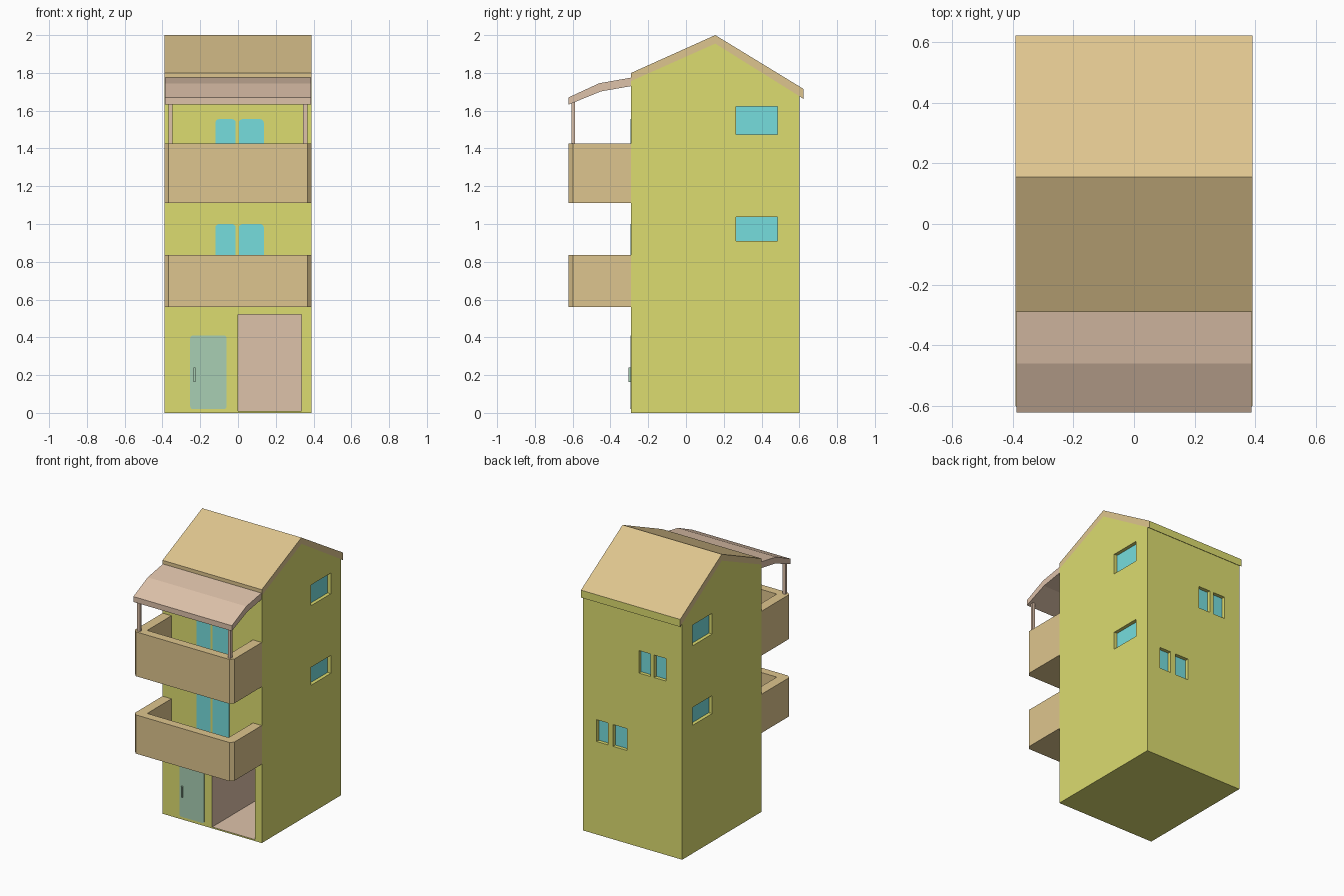
import bpy, bmesh, math
from mathutils import Vector

if "Cube" in bpy.data.objects:
    bpy.data.objects.remove(bpy.data.objects["Cube"])


def srgb(r, g, b):
    def lin(c):
        c /= 255
        return c / 12.92 if c <= 0.04045 else ((c + 0.055) / 1.055) ** 2.4
    return (lin(r), lin(g), lin(b), 1)


def material(name, *rgb):
    m = bpy.data.materials.new(name)
    m.diffuse_color = srgb(*rgb)
    m.use_nodes = True
    m.node_tree.nodes["Principled BSDF"].inputs["Base Color"].default_value = m.diffuse_color
    return m


GREEN = material("wall_green", 220, 220, 112)
TAN = material("roof_tan", 222, 197, 142)
PINK = material("canopy_pink", 222, 194, 170)
GLASS = material("window_cyan", 118, 221, 221)
DOOR = material("door_sage", 169, 207, 180)


def prism(name, pts, axis, lo, hi, *mats):
    """Extrude a 2D outline along an axis. Outline is (y,z), (x,z) or (x,y)."""
    def place(p, t):
        return {"x": (t, p[0], p[1]), "y": (p[0], t, p[1]), "z": (p[0], p[1], t)}[axis]
    bm = bmesh.new()
    a = [bm.verts.new(place(p, lo)) for p in pts]
    b = [bm.verts.new(place(p, hi)) for p in pts]
    bm.faces.new(a)
    bm.faces.new(b)
    n = len(pts)
    for i in range(n):
        j = (i + 1) % n
        bm.faces.new((a[i], a[j], b[j], b[i]))
    bmesh.ops.recalc_face_normals(bm, faces=bm.faces)
    me = bpy.data.meshes.new(name)
    bm.to_mesh(me)
    bm.free()
    for m in mats:
        me.materials.append(m)
    ob = bpy.data.objects.new(name, me)
    bpy.context.collection.objects.link(ob)
    return ob


def rect(x0, x1, y0, y1):
    return [(x0, y0), (x1, y0), (x1, y1), (x0, y1)]


def box(name, x0, x1, y0, y1, z0, z1, *mats):
    return prism(name, rect(x0, x1, y0, y1), "z", z0, z1, *mats)


def rounded(x0, x1, z0, z1, r, n=4):
    pts = []
    for k, (cx, cz) in enumerate(rect(x0 + r, x1 - r, z0 + r, z1 - r)):
        for i in range(n + 1):
            t = math.pi * (1 + k / 2 + i / n / 2)
            pts.append((cx + r * math.cos(t), cz + r * math.sin(t)))
    return pts


W, FRONT, BACK, DEPTH = 0.39, -0.29, 0.60, 0.025

# House body with gabled profile
body = prism("house_body", [(FRONT, 0), (BACK, 0), (BACK, 1.677), (0.155, 1.955), (FRONT, 1.757)],
             "x", -W, W, GREEN, PINK, GLASS)

# Openings: garage, side windows, back windows
cutters = [box("cut", 0.0, 0.335, FRONT - 0.1, 0.28, 0.01, 0.52)]
for z0, z1 in ((0.91, 1.037), (1.475, 1.622)):
    for s in (-1, 1):
        xs = sorted((s * (W - DEPTH), s * (W + 0.1)))
        cutters.append(box("cut", xs[0], xs[1], 0.265, 0.485, z0, z1))
for x0, x1, z0, z1 in ((-0.264, -0.17, 1.235, 1.395), (-0.14, -0.05, 1.235, 1.395),
                       (0.045, 0.152, 0.66, 0.815), (0.192, 0.282, 0.66, 0.815)):
    cutters.append(box("cut", x0, x1, BACK - DEPTH, BACK + 0.1, z0, z1))

bpy.context.view_layer.objects.active = body
for c in cutters:
    c.hide_render = True
    mod = body.modifiers.new("opening", "BOOLEAN")
    mod.operation, mod.solver, mod.object = "DIFFERENCE", "EXACT", c
    bpy.ops.object.modifier_apply(modifier=mod.name)
    bpy.data.objects.remove(c)

# Colour recess floors as glass, garage inside as pink
for p in body.data.polygons:
    c, n = p.center, p.normal
    p.material_index = 0
    if abs(abs(c.x) - (W - DEPTH)) < 0.002 and abs(n.x) > 0.9:
        p.material_index = 2
    elif abs(c.y - (BACK - DEPTH)) < 0.002 and abs(n.y) > 0.9:
        p.material_index = 2
    elif -0.002 < c.x < 0.337 and FRONT + 0.01 < c.y < 0.282 and 0.008 < c.z < 0.522:
        p.material_index = 1

# Main roof, with green fascia at the back eave
roof = prism("main_roof", [(FRONT, 1.80), (0.155, 2.0), (0.622, 1.715), (0.622, 1.662),
                           (BACK, 1.677), (0.155, 1.955), (FRONT, 1.757)],
             "x", -W, W, TAN, GREEN)
for p in roof.data.polygons:
    if p.center.y > 0.59:
        p.material_index = 1

# Bent canopy over the upper balcony, with two posts
prism("canopy", [(FRONT, 1.775), (-0.46, 1.745), (-0.622, 1.67), (-0.622, 1.632),
                 (-0.45, 1.702), (FRONT, 1.73)], "x", -0.387, 0.387, PINK)
for side, x in (("left", -0.358), ("right", 0.356)):
    box("canopy_post_" + side, x - 0.011, x + 0.011, -0.606, -0.588, 1.40, 1.655, PINK)

# Balconies with chamfered front corners, and paired glass doors behind
for level, z0, z1, top in (("lower", 0.56, 0.835, 1.0), ("upper", 1.11, 1.425, 1.555)):
    f, ch, ts, tf = -0.622, 0.023, 0.07, 0.06
    half = [(W - ts, FRONT), (W, FRONT), (W, f + ch), (W - ch, f)]
    inner = (W - ts, f + tf)
    outline = ([inner] + half + [(-x, y) for x, y in reversed(half)] + [(-inner[0], inner[1])])
    prism(level + "_balcony_wall", outline, "z", z0, z1, TAN)
    box(level + "_balcony_floor", -inner[0], inner[0], inner[1], FRONT, z0, z0 + 0.04, TAN)
    for side, x0, x1 in (("left", -0.12, -0.012), ("right", 0.004, 0.137)):
        prism(f"{level}_balcony_door_{side}", rounded(x0, x1, z0 + 0.045, top, 0.02),
              "y", FRONT - 0.004, FRONT + 0.003, GLASS)

# Entrance door and handle
prism("entrance_door", rounded(-0.253, -0.06, 0.02, 0.41, 0.015), "y", FRONT - 0.004, FRONT + 0.003, DOOR)
box("door_handle", -0.236, -0.226, -0.304, FRONT, 0.163, 0.24, DOOR)
